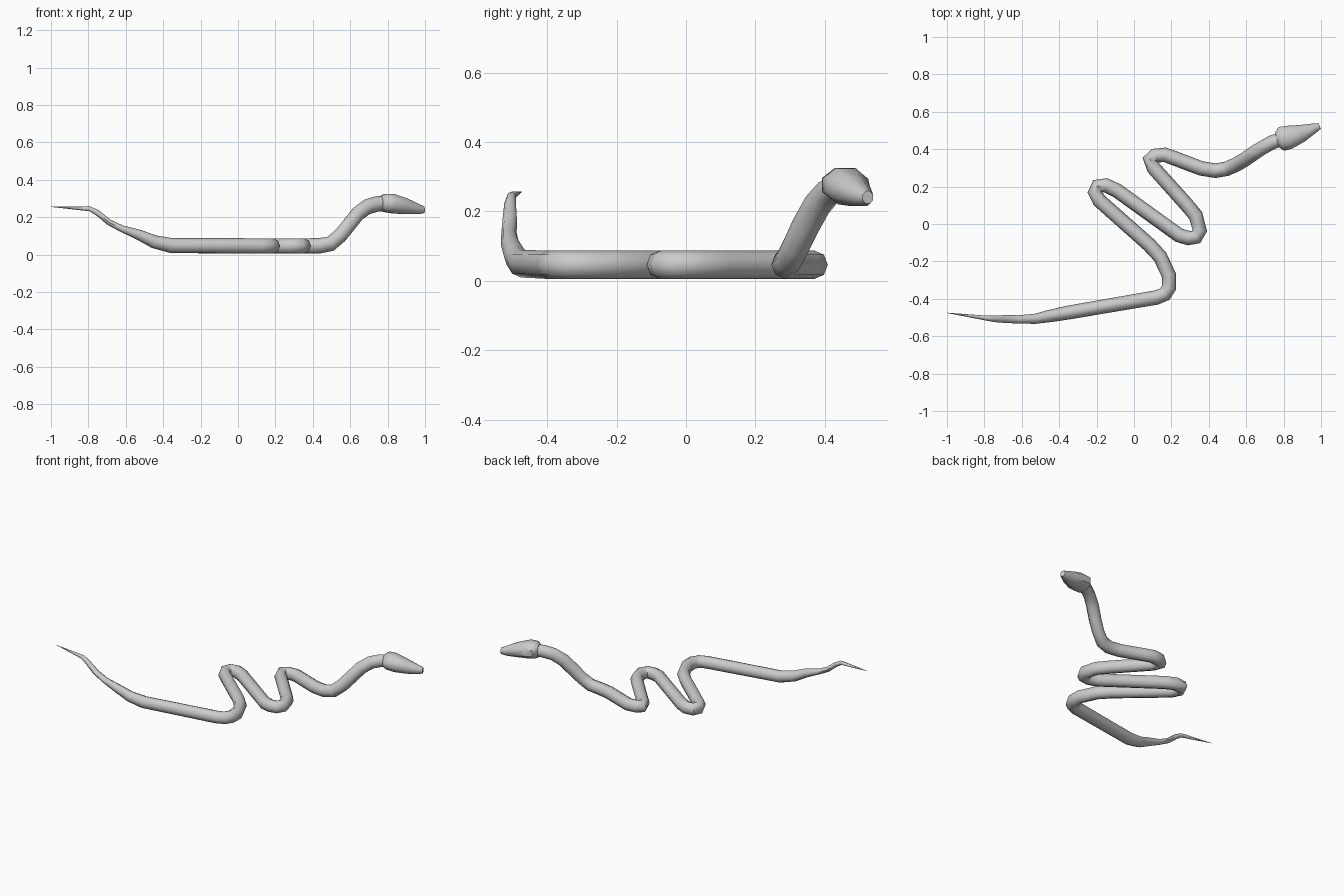
import bpy, bmesh, math
from mathutils import Vector

if "Cube" in bpy.data.objects:
    bpy.data.objects.remove(bpy.data.objects["Cube"])

SIDES = 8


def sweep(name, stations, offset=0.0, level=False):
    """Skin rings along stations (x, y, z, half_width, half_height)."""
    bm = bmesh.new()
    pts = [Vector(s[:3]) for s in stations]
    grow = 1 / math.cos(math.pi / SIDES) if offset else 1
    rings = []
    for i, s in enumerate(stations):
        a = (pts[i] - pts[max(i - 1, 0)]).normalized()
        b = (pts[min(i + 1, len(pts) - 1)] - pts[i]).normalized()
        t = a + b
        if level:
            t.z = 0
        t.normalize()
        side = t.cross(Vector((0, 0, 1))).normalized()
        up = side.cross(t)
        ring = []
        for k in range(SIDES):
            ang = 2 * math.pi * k / SIDES + offset
            ring.append(bm.verts.new(pts[i] + (side * (s[3] * math.cos(ang))
                                     + up * (s[4] * math.sin(ang))) * grow))
        rings.append(ring)
    for r0, r1 in zip(rings, rings[1:]):
        for k in range(SIDES):
            j = (k + 1) % SIDES
            bm.faces.new((r0[k], r0[j], r1[j], r1[k]))
    bm.faces.new(rings[0])
    bm.faces.new(rings[-1])
    bmesh.ops.recalc_face_normals(bm, faces=bm.faces)
    mesh = bpy.data.meshes.new(name)
    bm.to_mesh(mesh)
    bm.free()
    for p in mesh.polygons:
        p.use_smooth = True
    obj = bpy.data.objects.new(name, mesh)
    bpy.context.collection.objects.link(obj)
    bpy.context.view_layer.objects.active = obj
    obj.select_set(True)
    bpy.ops.object.shade_smooth_by_angle(angle=math.radians(50))
    obj.select_set(False)
    return obj


# raised, tapering tail
tail = [(-1.0, -.475, .256, .001, .001), (-.79, -.503, .244, .013, .013),
        (-.75, -.507, .222, .017, .015), (-.69, -.508, .173, .021, .016),
        (-.62, -.51, .138, .022, .018), (-.53, -.507, .106, .027, .028),
        (-.45, -.492, .069, .033, .035), (-.36, -.475, .049, .037, .04)]

# coils lying on the ground
coil_path = [(.12, -.393), (.165, -.375), (.187, -.34), (.187, -.275),
             (.14, -.175), (.08, -.11), (-.185, .125), (-.209, .17),
             (-.195, .203), (-.15, .207), (-.09, .178), (.24, -.06),
             (.29, -.075), (.332, -.07), (.352, -.035), (.33, .045),
             (.28, .105), (.105, .3), (.084, .345), (.11, .365),
             (.165, .37), (.22, .35), (.36, .297)]
coils = [(x, y, .046, .039, .041) for x, y in coil_path]

# neck lifting off the ground
neck = [(.435, .285, .047, .039, .041), (.495, .295, .058, .039, .041),
        (.545, .317, .1, .039, .041), (.59, .343, .155, .039, .042),
        (.64, .378, .218, .039, .042), (.69, .41, .255, .038, .042),
        (.74, .437, .27, .038, .042), (.79, .455, .275, .036, .04)]
sweep("body", tail + coils + neck)

# wedge head
sweep("head", [(.765, .449, .273, .04, .04), (.787, .455, .276, .065, .049),
               (.83, .464, .272, .063, .052), (.9, .486, .258, .046, .042),
               (.965, .513, .243, .026, .027), (.993, .524, .24, .016, .018)],
      offset=math.pi / SIDES, level=True)
